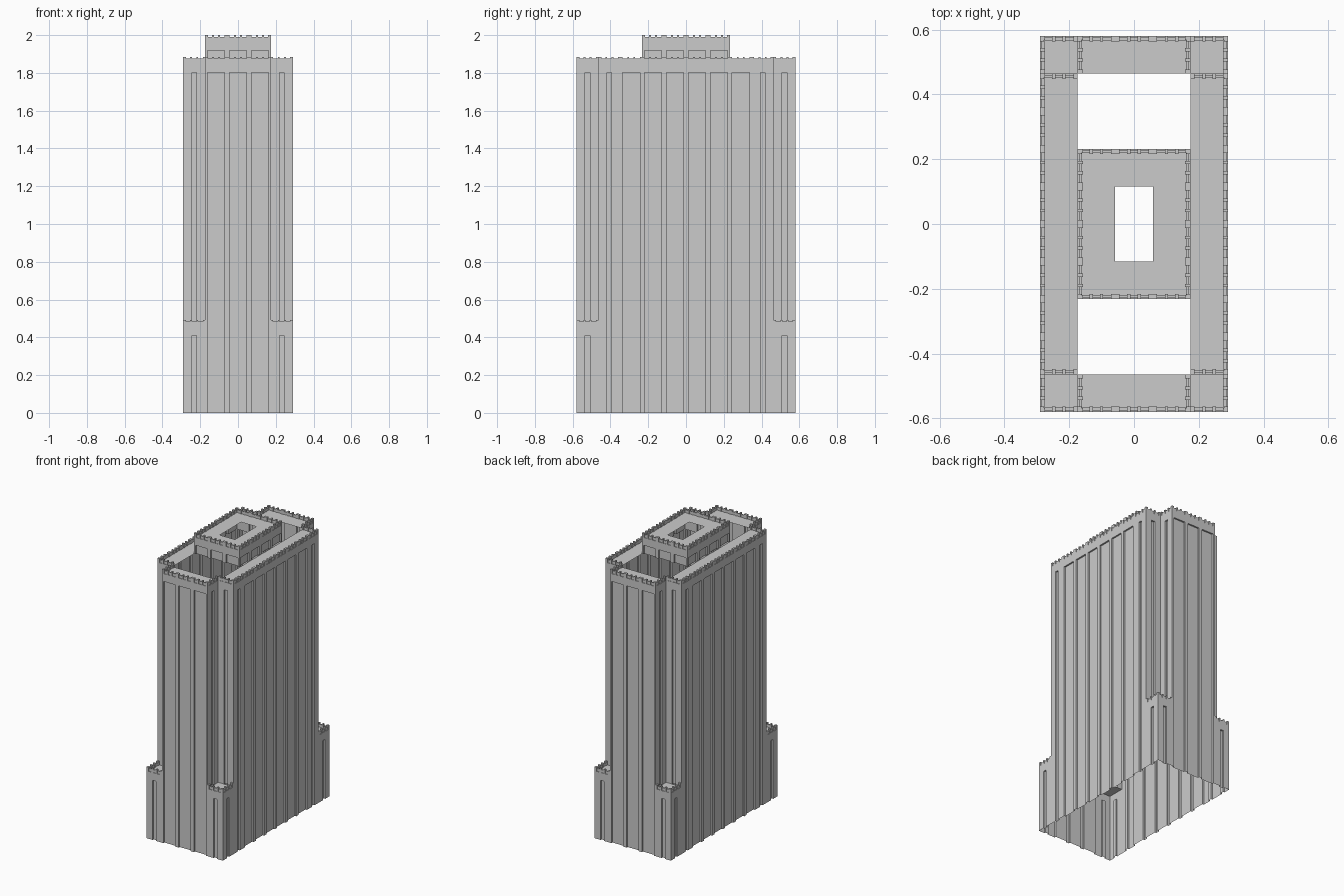
import bpy, bmesh
from mathutils import Vector, Matrix

if "Cube" in bpy.data.objects:
    bpy.data.objects.remove(bpy.data.objects["Cube"])

T = 0.116          # width of one facade bay
PIER = 0.0125      # half width of the pier shared by two bays
SLIT = 0.0125      # half width of a window slit in a plain bay
HEAD = 0.054       # solid band above the recesses
DEEP = 0.011       # recess depth
LOW, MAIN, TOP = 4 * T, 16 * T, 17 * T


class Part:
    """Collects faces and writes them twice: as given and turned 180 degrees."""
    def __init__(self, name):
        self.name, self.bm = name, bmesh.new()

    def quad(self, *pts):
        self.bm.faces.new([self.bm.verts.new(p) for p in pts])

    def finish(self, turn=True):
        if turn:
            geo = bmesh.ops.duplicate(self.bm, geom=self.bm.faces[:])["geom"]
            verts = [g for g in geo if isinstance(g, bmesh.types.BMVert)]
            bmesh.ops.rotate(self.bm, verts=verts, cent=(0, 0, 0),
                             matrix=Matrix.Rotation(3.14159265, 3, 'Z'))
        bmesh.ops.remove_doubles(self.bm, verts=self.bm.verts[:], dist=1e-5)
        mesh = bpy.data.meshes.new(self.name)
        self.bm.to_mesh(mesh)
        self.bm.free()
        bpy.context.collection.objects.link(bpy.data.objects.new(self.name, mesh))


def wall(part, x, y, d, bays, z0, z1):
    """Row of bays starting at grid point (x, y), running along d.
    'A' = plain bay with a slit, 'B' = wide recess between piers."""
    d = Vector((d[0], d[1], 0))
    n = d.cross(Vector((0, 0, 1)))
    o = Vector((x * T, y * T, 0))

    def P(u, depth, z):
        return o + d * u - n * depth + Vector((0, 0, z))

    def box(u0, u1, d0, d1, za, zb):
        c = [[P(u, w, z) for u, w in ((u0, d0), (u1, d0), (u1, d1), (u0, d1))]
             for z in (za, zb)]
        part.quad(*c[1])
        for i in range(4):
            j = (i + 1) % 4
            part.quad(c[0][i], c[0][j], c[1][j], c[1][i])

    zh = z1 - HEAD
    for i, kind in enumerate(bays):
        u0, u3 = i * T, (i + 1) * T
        if kind == 'A':
            u1, u2 = u0 + T / 2 - SLIT, u0 + T / 2 + SLIT
        else:
            u1, u2 = u0 + PIER, u3 - PIER
        # pier, reveal, recess, reveal, pier
        outline = [(u0, 0), (u1, 0), (u1, DEEP), (u2, DEEP), (u2, 0), (u3, 0)]
        for a, b in zip(outline, outline[1:]):
            part.quad(P(*a, z0), P(*b, z0), P(*b, zh), P(*a, zh))
        part.quad(P(u1, DEEP, zh), P(u2, DEEP, zh), P(u2, 0, zh), P(u1, 0, zh))
        # solid head
        for a, b in ((u0, u1), (u1, u2), (u2, u3)):
            part.quad(P(a, 0, zh), P(b, 0, zh), P(b, 0, z1), P(a, 0, z1))
        # parapet with small merlons
        part.quad(P(u0, 0, z1), P(u3, 0, z1), P(u3, .004, z1), P(u0, .004, z1))
        box(u0, u3, .004, .013, z1, z1 + .019)
        for a, b in ((0, PIER), (.037, .047), (T - .047, T - .037), (T - PIER, T)):
            box(u0 + a, u0 + b, 0, .016, z1, z1 + .028)


def slab(part, x0, x1, y0, y1, z):
    part.quad(*[Vector((x * T, y * T, z)) for x, y in
                ((x0, y0), (x1, y0), (x1, y1), (x0, y1))])


# Main shaft: end walls, long walls and the recessed corner walls
p = Part("tower_walls")
wall(p, -1.5, -5, (1, 0), "BBB", 0, MAIN)
wall(p, 2.5, -4, (0, 1), "ABBBBBBA", 0, MAIN)
wall(p, 1.5, -4, (1, 0), "A", LOW, MAIN)
wall(p, 1.5, -5, (0, 1), "A", LOW, MAIN)
wall(p, -2.5, -4, (1, 0), "A", LOW, MAIN)
wall(p, -1.5, -4, (0, -1), "A", LOW, MAIN)
p.finish()

# Low corner blocks
p = Part("corner_block_walls")
wall(p, -2.5, -5, (1, 0), "A", 0, LOW)
wall(p, 1.5, -5, (1, 0), "A", 0, LOW)
wall(p, 2.5, -5, (0, 1), "A", 0, LOW)
wall(p, 2.5, 4, (0, 1), "A", 0, LOW)
p.finish()

p = Part("corner_block_roofs")
slab(p, 1.5, 2.5, -5, -4, LOW)
slab(p, -2.5, -1.5, -5, -4, LOW)
p.finish()

# Main roof, open in the middle
p = Part("main_roof")
slab(p, 1.5, 2.5, -4, 4, MAIN)
slab(p, -1.5, 1.5, -5, -4, MAIN)
p.finish()

# Penthouse with an open light well
p = Part("penthouse_walls")
wall(p, -1.5, -2, (1, 0), "BBB", MAIN, TOP)
wall(p, 1.5, -2, (0, 1), "BBBB", MAIN, TOP)
p.finish()

p = Part("penthouse_roof")
slab(p, 0.5, 1.5, -2, 2, TOP)
slab(p, -0.5, 0.5, -2, -1, TOP)
p.finish()
